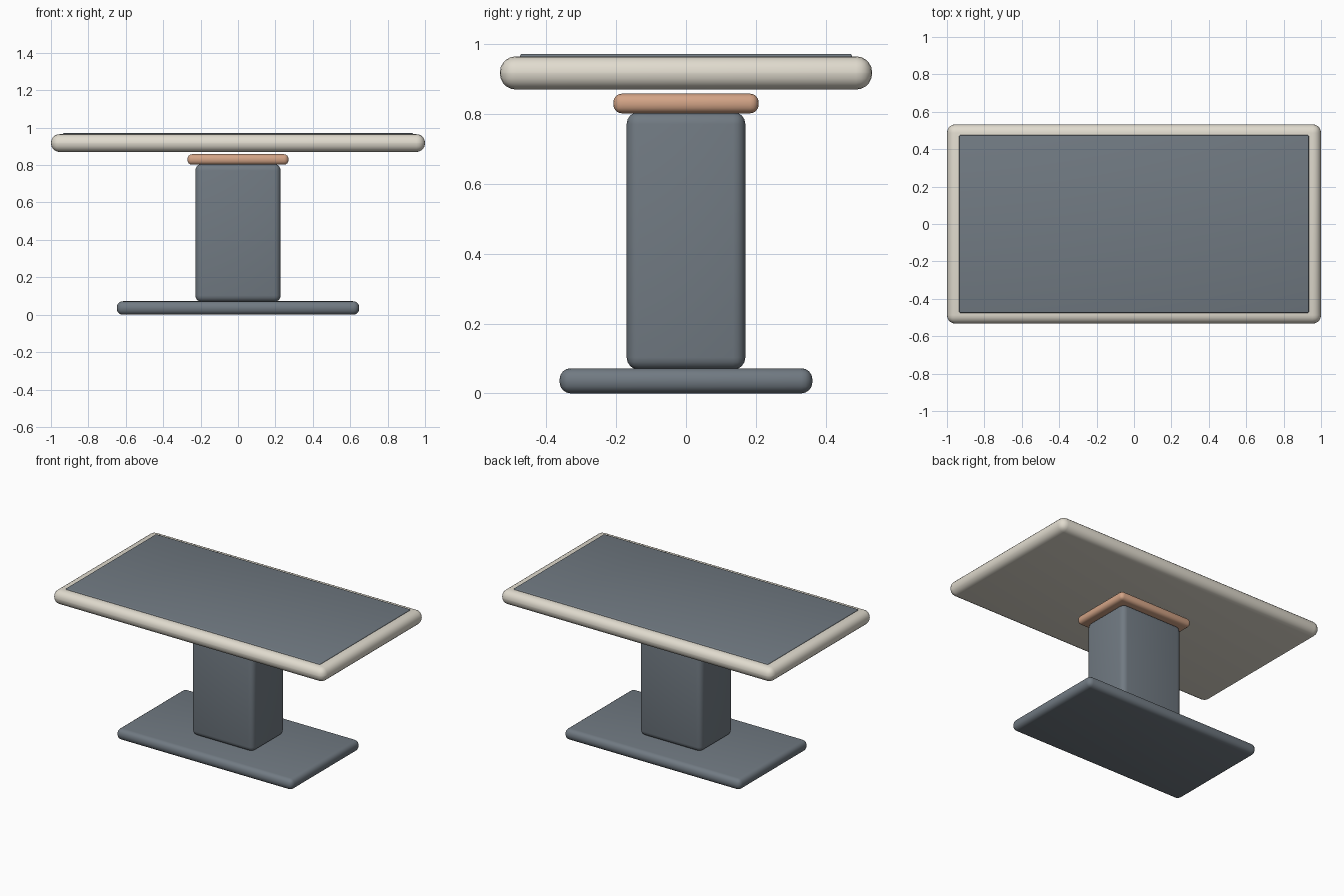
import bpy
import bmesh

cube = bpy.data.objects.get("Cube")
if cube:
    bpy.data.objects.remove(cube, do_unlink=True)


def material(name, rgb):
    mat = bpy.data.materials.new(name)
    mat.use_nodes = True
    color = (*rgb, 1.0)
    mat.diffuse_color = color
    mat.node_tree.nodes["Principled BSDF"].inputs["Base Color"].default_value = color
    return mat


def rounded_slab(name, half_x, half_y, bottom, top, radius, segments, mat):
    """Box between two heights with rounded edges."""
    mesh = bpy.data.meshes.new(name)
    bm = bmesh.new()
    bmesh.ops.create_cube(bm, size=2.0)
    for v in bm.verts:
        v.co.x *= half_x
        v.co.y *= half_y
        v.co.z = top if v.co.z > 0 else bottom
    bm.to_mesh(mesh)
    bm.free()
    mesh.materials.append(mat)
    obj = bpy.data.objects.new(name, mesh)
    bpy.context.collection.objects.link(obj)

    bevel = obj.modifiers.new("Rounded edges", "BEVEL")
    bevel.width = radius
    bevel.segments = segments
    bevel.limit_method = "NONE"

    # Apply the bevel, then smooth the rounding
    bpy.ops.object.select_all(action="DESELECT")
    obj.select_set(True)
    bpy.context.view_layer.objects.active = obj
    bpy.ops.object.modifier_apply(modifier=bevel.name)
    bpy.ops.object.shade_smooth_by_angle(angle=0.6)
    return obj


slate = material("slate grey", (0.165, 0.195, 0.225))
cream = material("warm cream", (0.75, 0.71, 0.62))
copper = material("copper tan", (0.65, 0.37, 0.24))

# Foot and column
rounded_slab("base_plate", 0.648, 0.362, 0.0, 0.072, 0.032, 4, slate)
rounded_slab("column", 0.228, 0.17, 0.068, 0.806, 0.035, 4, slate)

# Collar under the top
rounded_slab("collar", 0.27, 0.208, 0.802, 0.858, 0.024, 4, copper)

# Table top with inlaid surface
rounded_slab("table_top", 1.0, 0.533, 0.87, 0.965, 0.046, 5, cream)
rounded_slab("top_inlay", 0.935, 0.475, 0.955, 0.972, 0.006, 3, slate)
